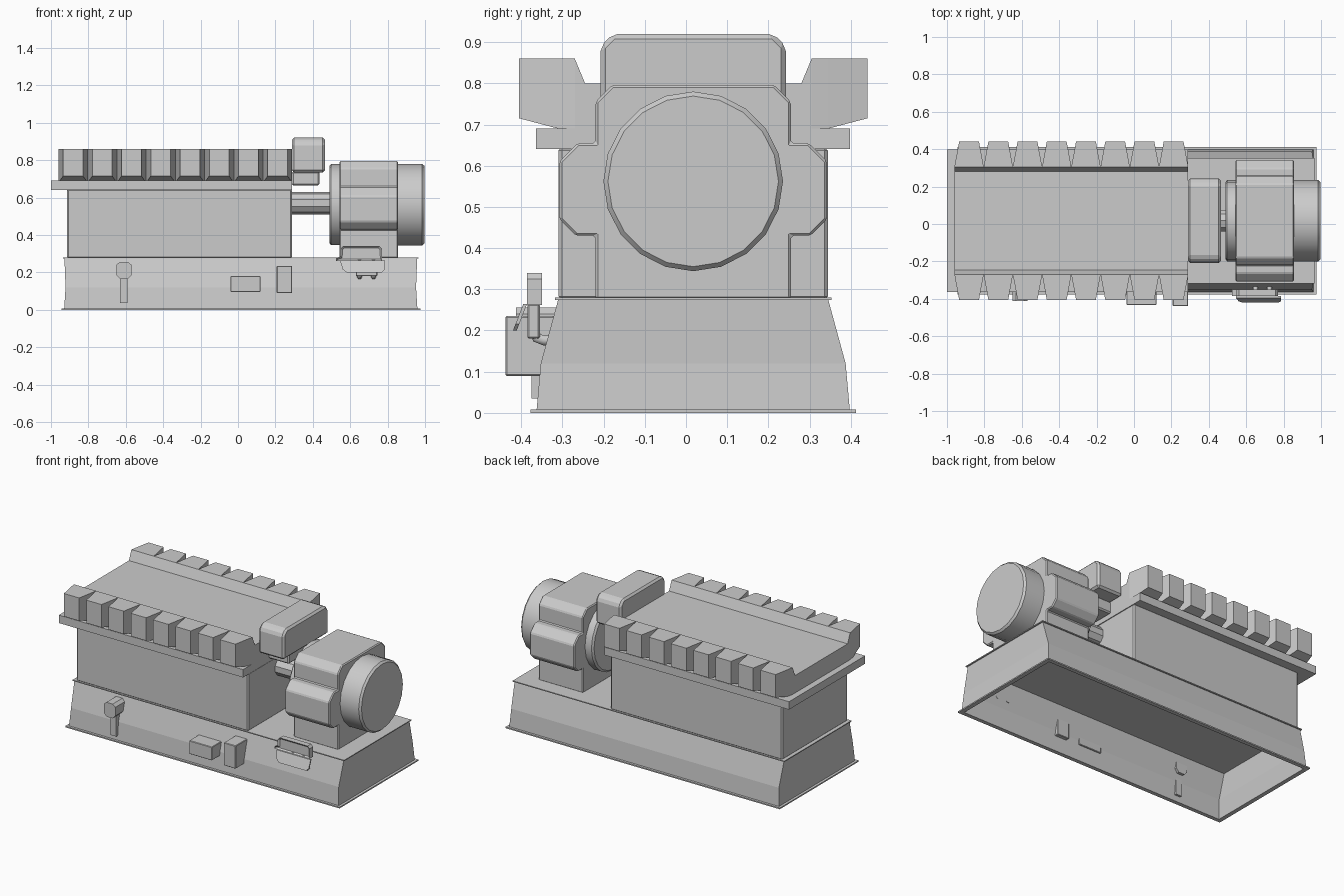
import bpy, bmesh, math

if "Cube" in bpy.data.objects:
    bpy.data.objects.remove(bpy.data.objects["Cube"])

CY = 0.0175  # centre line of the machine across its width


def make(name, rings, y=0.0, smooth=False, bevel=0.0):
    """Closed solid lofted through rings of equal point count."""
    bm = bmesh.new()
    loops = [[bm.verts.new(p) for p in r] for r in rings]
    n = len(loops[0])
    for a, b in zip(loops, loops[1:]):
        for i in range(n):
            j = (i + 1) % n
            bm.faces.new((a[i], a[j], b[j], b[i]))
    bm.faces.new(loops[0])
    bm.faces.new(loops[-1])
    bmesh.ops.recalc_face_normals(bm, faces=bm.faces)
    me = bpy.data.meshes.new(name)
    bm.to_mesh(me)
    bm.free()
    ob = bpy.data.objects.new(name, me)
    ob.location.y = y
    bpy.context.collection.objects.link(ob)
    if smooth:
        me.polygons.foreach_set("use_smooth", [True] * len(me.polygons))
        me.set_sharp_from_angle(angle=math.radians(30))
    if bevel:
        m = ob.modifiers.new("bevel", 'BEVEL')
        m.width, m.segments = bevel, 1
    return ob


def rect(hx, hy, z, cx=0.0):
    return [(cx + sx * hx, sy * hy, z) for sx, sy in ((-1, -1), (1, -1), (1, 1), (-1, 1))]


def box(name, x0, x1, y0, y1, z0, z1, y=0.0, bevel=0.0):
    rings = [[(x0, y0, z), (x1, y0, z), (x1, y1, z), (x0, y1, z)] for z in (z0, z1)]
    return make(name, rings, y, bevel=bevel)


def along_x(name, half, x0, x1, bevel=0.0):
    """Symmetric (y, z) half profile, extruded along x."""
    prof = half + [(-a, b) for a, b in reversed(half)]
    return make(name, [[(x, a, b) for a, b in prof] for x in (x0, x1)], CY, bevel=bevel)


def along_y(name, prof, y0, y1, bevel=0.0):
    return make(name, [[(a, y, b) for a, b in prof] for y in (y0, y1)], bevel=bevel)


def round_x(name, steps, z, n=20):
    """Turned part about the x axis, steps are (x, radius)."""
    rings = [[(x, r * math.sin(2 * math.pi * i / n), z + r * math.cos(2 * math.pi * i / n))
              for i in range(n)] for x, r in steps]
    return make(name, rings, CY, smooth=True)


# Hollow base skid, open underneath, with thin rims at top and bottom
base = [(0.925, 0.315, 0.268), (0.925, 0.358, 0.12), (0.933, 0.37, 0.0),
        (0.96, 0.395, 0.0), (0.96, 0.395, 0.008), (0.944, 0.38, 0.008),
        (0.937, 0.37, 0.12), (0.943, 0.328, 0.274), (0.951, 0.336, 0.274),
        (0.951, 0.336, 0.28)]
make("base_skid", [rect(hx, hy, z, 0.015) for hx, hy, z in base], CY)

# Engine block, deck flange and recessed top deck
box("engine_block", -0.915, 0.288, -0.327, 0.327, 0.275, 0.645, CY, 0.008)
box("deck_flange", -1.0, 0.29, -0.381, 0.381, 0.64, 0.69, CY)
along_x("top_deck", [(0.2875, 0.685), (0.2875, 0.86), (0.2625, 0.80)], -0.96, 0.29)

# Cylinder heads: tapered blocks repeated along both edges
PITCH = 1.25 / 8
c = -0.96 + PITCH / 2
inner = [(c - PITCH / 2, 0.2875, 0.69), (c + PITCH / 2, 0.2875, 0.69),
         (c + PITCH / 2, 0.2875, 0.86), (c - PITCH / 2, 0.2875, 0.86)]
mid = [(x, 0.3275, z) for x, z in ((c - 0.071, 0.69), (c + 0.071, 0.69),
                                   (c + 0.071, 0.86), (c - 0.071, 0.86))]
outer = [(x, 0.4225, z) for x, z in ((c - 0.053, 0.715), (c + 0.053, 0.715),
                                     (c + 0.053, 0.86), (c - 0.053, 0.86))]
heads = make("cylinder_heads", [inner, mid, outer], CY)
arr = heads.modifiers.new("row", 'ARRAY')
arr.count = 8
arr.use_relative_offset = False
arr.use_constant_offset = True
arr.constant_offset_displace = (PITCH, 0, 0)
mir = heads.modifiers.new("both_sides", 'MIRROR')
mir.use_axis = (False, True, False)
mir.use_mirror_merge = False

# Intake housing on the end of the block, with its neck
along_x("intake_housing", [(0.225, 0.735), (0.225, 0.89), (0.195, 0.92)], 0.288, 0.465, 0.012)
box("intake_neck", 0.288, 0.435, -0.13, 0.13, 0.665, 0.74, CY, 0.008)

# Drive shaft and generator
round_x("drive_shaft", [(0.28, 0.06), (0.50, 0.06)], 0.57, 10)
round_x("generator_front_ring", [(0.488, 0.205), (0.498, 0.217), (0.55, 0.217)], 0.562)
along_x("generator_body",
        [(0.237, 0.275), (0.237, 0.43), (0.285, 0.43), (0.325, 0.47), (0.325, 0.61),
         (0.28, 0.655), (0.237, 0.655), (0.237, 0.755), (0.197, 0.796)],
        0.543, 0.855, 0.006)
round_x("generator_rear_drum", [(0.85, 0.218), (0.985, 0.218), (0.997, 0.207)], 0.562)

# Side lever box with octagonal head and stem
along_y("lever_head", [(-0.65, 0.185), (-0.63, 0.165), (-0.59, 0.165), (-0.57, 0.185),
                       (-0.57, 0.24), (-0.588, 0.256), (-0.632, 0.256), (-0.65, 0.24)],
        -0.413, -0.31)
box("lever_stem", -0.63, -0.59, -0.375, -0.335, 0.035, 0.17)

# Control boxes on the base side
box("wide_control_box", -0.04, 0.12, -0.433, -0.335, 0.095, 0.18, bevel=0.003)
box("tall_control_box", 0.207, 0.29, -0.438, -0.32, 0.09, 0.235, bevel=0.003)

# Display panel with inset screen
disp = along_y("display_panel", [(0.525, 0.262), (0.77, 0.262), (0.77, 0.325), (0.757, 0.34),
                                 (0.562, 0.34), (0.547, 0.325), (0.547, 0.285), (0.525, 0.275)],
               -0.386, -0.35)
along_screen = bmesh.new()
along_screen.from_mesh(disp.data)
front = min(along_screen.faces, key=lambda f: f.calc_center_median().y)
bmesh.ops.inset_individual(along_screen, faces=[front], thickness=0.012, depth=-0.01)
along_screen.to_mesh(disp.data)
along_screen.free()

# Tilted key panel hanging below the display
keys = [(0.545, 0.0), (0.785, 0.0), (0.785, 0.75), (0.77, 1.0), (0.58, 1.0), (0.56, 0.75)]
make("key_panel", [[(x, -0.386 - 0.025 * t + d, 0.264 - 0.064 * t) for x, t in keys]
                   for d in (0.0, -0.009)])
box("panel_bracket", 0.63, 0.745, -0.385, -0.355, 0.18, 0.265, bevel=0.004)

# Curved pipe arms carrying the panel
for k, px in enumerate((0.65, 0.725)):
    cu = bpy.data.curves.new("panel_arm", 'CURVE')
    cu.dimensions = '3D'
    cu.bevel_depth, cu.bevel_resolution, cu.use_fill_caps = 0.014, 1, True
    path = [(-0.368, 0.27), (-0.368, 0.20), (-0.362, 0.182), (-0.345, 0.176), (-0.325, 0.176)]
    sp = cu.splines.new('POLY')
    sp.points.add(len(path) - 1)
    for p, (yy, zz) in zip(sp.points, path):
        p.co = (px, yy, zz, 1)
    bpy.context.collection.objects.link(bpy.data.objects.new(f"panel_arm_{k + 1}", cu))
